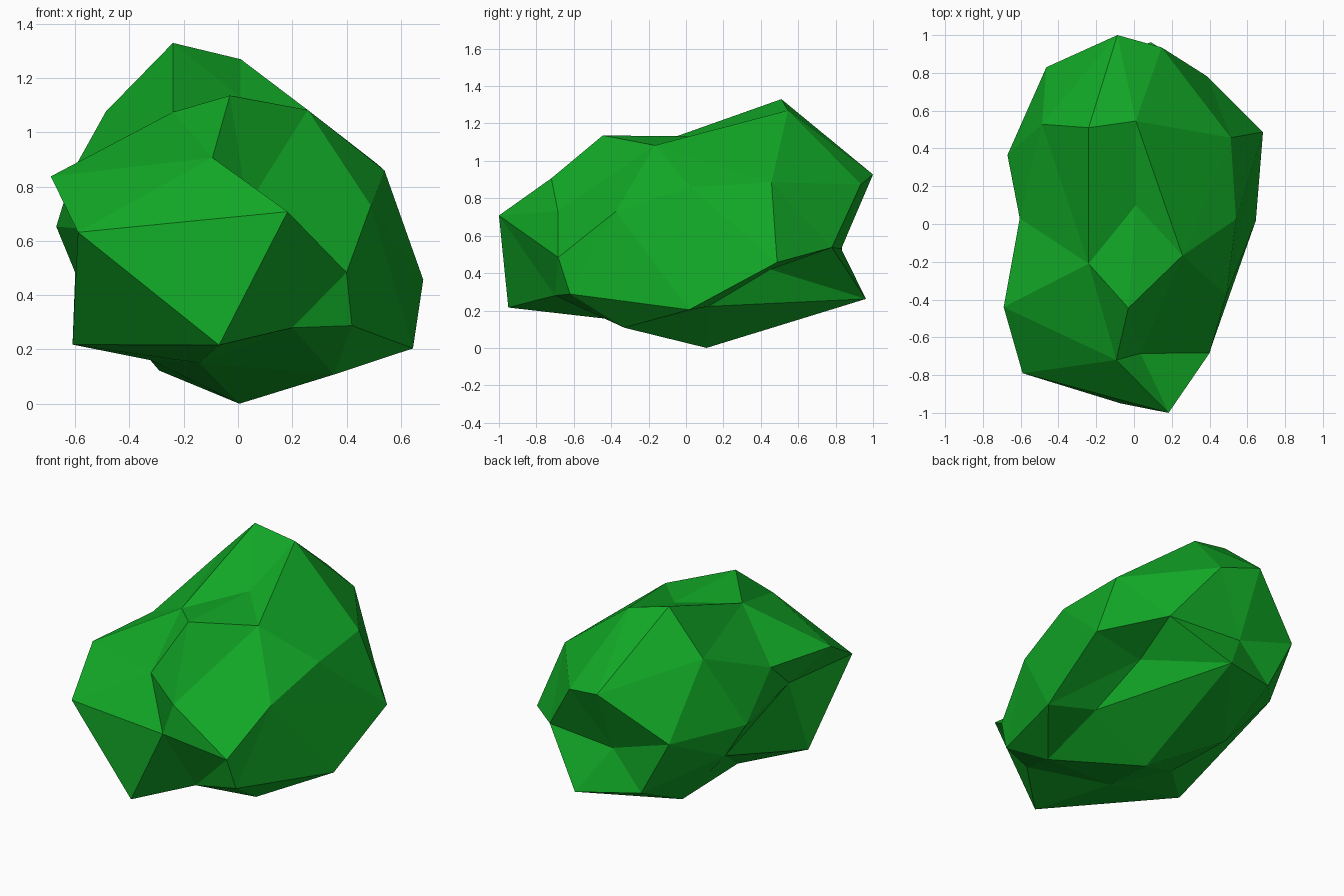
import bpy, bmesh
from mathutils import Vector

# Corner points of the faceted boulder, grouped by region
CORNERS = [
    # crown
    (-.24, .51, 1.33), (.01, .545, 1.27), (-.03, -.445, 1.136), (-.24, -.21, 1.075),
    (.257, -.167, 1.083), (.01, .10, 1.13), (-.487, .528, 1.077),
    # front
    (-.094, -.72, .907), (-.69, -.44, .838), (-.59, -.79, .632), (.183, -1, .708),
    (.40, -.683, .484), (.035, -.685, .73), (.42, -.62, .288), (.20, -.70, .28),
    (-.07, -.95, .216),
    # right side
    (.49, -.375, .73), (.54, .025, .86), (.683, .487, .457), (.645, .018, .204),
    (.512, .457, .885), (.38, .12, .222), (.333, .45, .42),
    # back
    (-.464, .83, .652), (-.088, 1, .927), (.09, .962, .262), (.39, .78, .537),
    (.146, .935, .875), (-.08, .83, .53), (-.28, .84, .305),
    # left side
    (-.67, .365, .653), (-.605, .03, .865), (-.61, -.33, .218), (-.532, -.25, .642),
    (-.60, .473, .483),
    # underside
    (.005, .11, 0), (.355, -.33, .108), (-.29, .45, .122), (-.142, -.375, .15),
    (-.32, -.05, .16),
]
# The dent beside the front nose is tucked under an edge: place it higher for joining
JOIN_AT = {12: (.20, -.80, .82)}
CENTRE, SPREAD = Vector((0, 0, .65)), (.68, 1, .65)


def on_ball(i, p):
    q = Vector(JOIN_AT.get(i, p)) - CENTRE
    return Vector(q[k] / SPREAD[k] for k in range(3)).normalized()


# Join the corners as a ball, then move each to its real place
bm = bmesh.new()
verts = [bm.verts.new(on_ball(i, p)) for i, p in enumerate(CORNERS)]
bmesh.ops.convex_hull(bm, input=verts)
for v, p in zip(verts, CORNERS):
    v.co = p
bmesh.ops.recalc_face_normals(bm, faces=bm.faces)
mesh = bpy.data.meshes.new("boulder")
bm.to_mesh(mesh)
bm.free()

# Single flat green
green = bpy.data.materials.new("leaf_green")
green.diffuse_color = (.006, .40, .02, 1)
mesh.materials.append(green)
bpy.context.collection.objects.link(bpy.data.objects.new("boulder", mesh))
